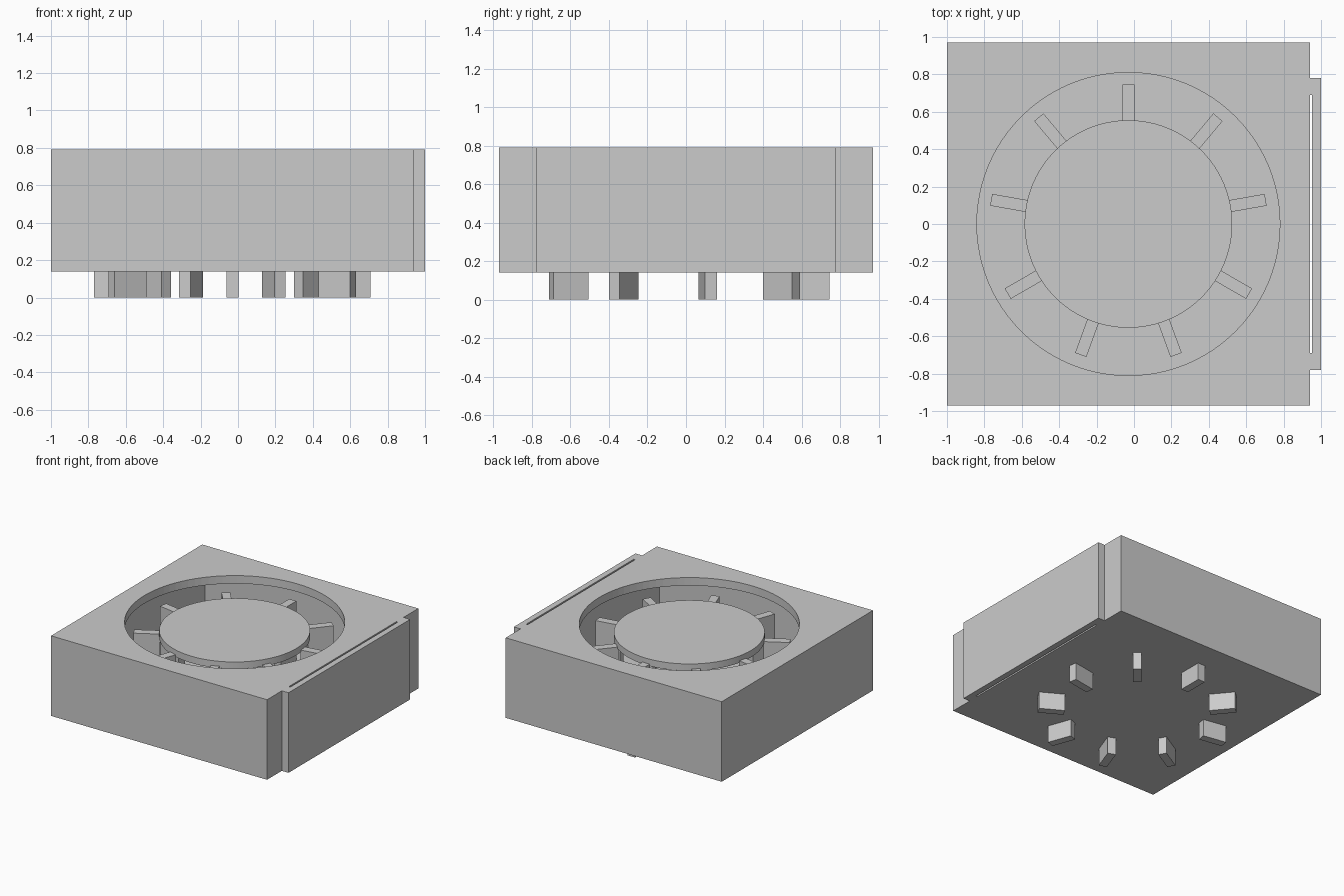
import bpy, bmesh, math
from mathutils import Matrix, Vector

cube = bpy.data.objects.get("Cube")
if cube:
    bpy.data.objects.remove(cube, do_unlink=True)

# One plain grey plastic
grey = bpy.data.materials.new("plain_grey")
grey.use_nodes = True
COLOR = (0.6, 0.6, 0.6, 1)
grey.diffuse_color = COLOR
grey.node_tree.nodes["Principled BSDF"].inputs["Base Color"].default_value = COLOR

BOTTOM, TOP, WALL = 0.14, 0.79, 0.065
CENTRE_X = -0.03
HALF = 0.97


def finish(name, bm):
    bmesh.ops.recalc_face_normals(bm, faces=bm.faces)
    mesh = bpy.data.meshes.new(name)
    bm.to_mesh(mesh)
    bm.free()
    mesh.materials.append(grey)
    obj = bpy.data.objects.new(name, mesh)
    bpy.context.collection.objects.link(obj)
    return obj


def box(name, low, high):
    low, high = Vector(low), Vector(high)
    bm = bmesh.new()
    bmesh.ops.create_cube(bm, size=1, matrix=Matrix.Translation((low + high) / 2)
                          @ Matrix.Diagonal((high - low).to_4d()))
    return finish(name, bm)


def cylinder(name, radius, low, high):
    bm = bmesh.new()
    bmesh.ops.create_cone(bm, cap_ends=True, segments=96, radius1=radius, radius2=radius,
                          depth=high - low,
                          matrix=Matrix.Translation((CENTRE_X, 0, (low + high) / 2)))
    return finish(name, bm)


def smooth(obj):
    bpy.ops.object.select_all(action='DESELECT')
    obj.select_set(True)
    bpy.context.view_layer.objects.active = obj
    bpy.ops.object.shade_smooth_by_angle(angle=math.radians(30))


# Square housing, hollow inside, with a round intake in its lid
housing = box("housing", (CENTRE_X - HALF, -HALF, BOTTOM), (CENTRE_X + HALF, HALF, TOP))
inner = HALF - 0.08
cavity = box("cavity_cutter", (CENTRE_X - inner, -inner, BOTTOM + WALL),
             (CENTRE_X + inner, inner, TOP - WALL))
intake = cylinder("intake_cutter", 0.81, TOP - 2 * WALL, TOP + WALL)
for cutter in (cavity, intake):
    cutter.hide_render = True
    cutter.hide_viewport = True
    cutter.display_type = 'WIRE'
    cut = housing.modifiers.new(cutter.name, 'BOOLEAN')
    cut.operation = 'DIFFERENCE'
    cut.solver = 'EXACT'
    cut.object = cutter

# Side cover: a shallow channel leaving a narrow slot against the housing
side = CENTRE_X + HALF
bm = bmesh.new()
outline = [(side, -0.78), (1, -0.78), (1, 0.78), (side, 0.78),
           (side, 0.69), (side + 0.013, 0.69), (side + 0.013, -0.69), (side, -0.69)]
face = bm.faces.new([bm.verts.new((x, y, BOTTOM)) for x, y in outline])
extruded = bmesh.ops.extrude_face_region(bm, geom=[face])
bmesh.ops.translate(bm, vec=(0, 0, TOP - BOTTOM),
                    verts=[v for v in extruded["geom"] if isinstance(v, bmesh.types.BMVert)])
finish("side_cover", bm)

# Rotor disc
disc_top = TOP - WALL
smooth(cylinder("rotor_disc", 0.555, disc_top - 0.055, disc_top))

# Nine radial blades, reaching down through the floor
for i in range(9):
    blade = box(f"blade_{i + 1}", (0.55, -0.032, 0), (0.745, 0.032, disc_top - 0.04))
    blade.data.transform(Matrix.Translation((CENTRE_X, 0, 0))
                         @ Matrix.Rotation(math.radians(90 + 40 * i), 4, 'Z'))
